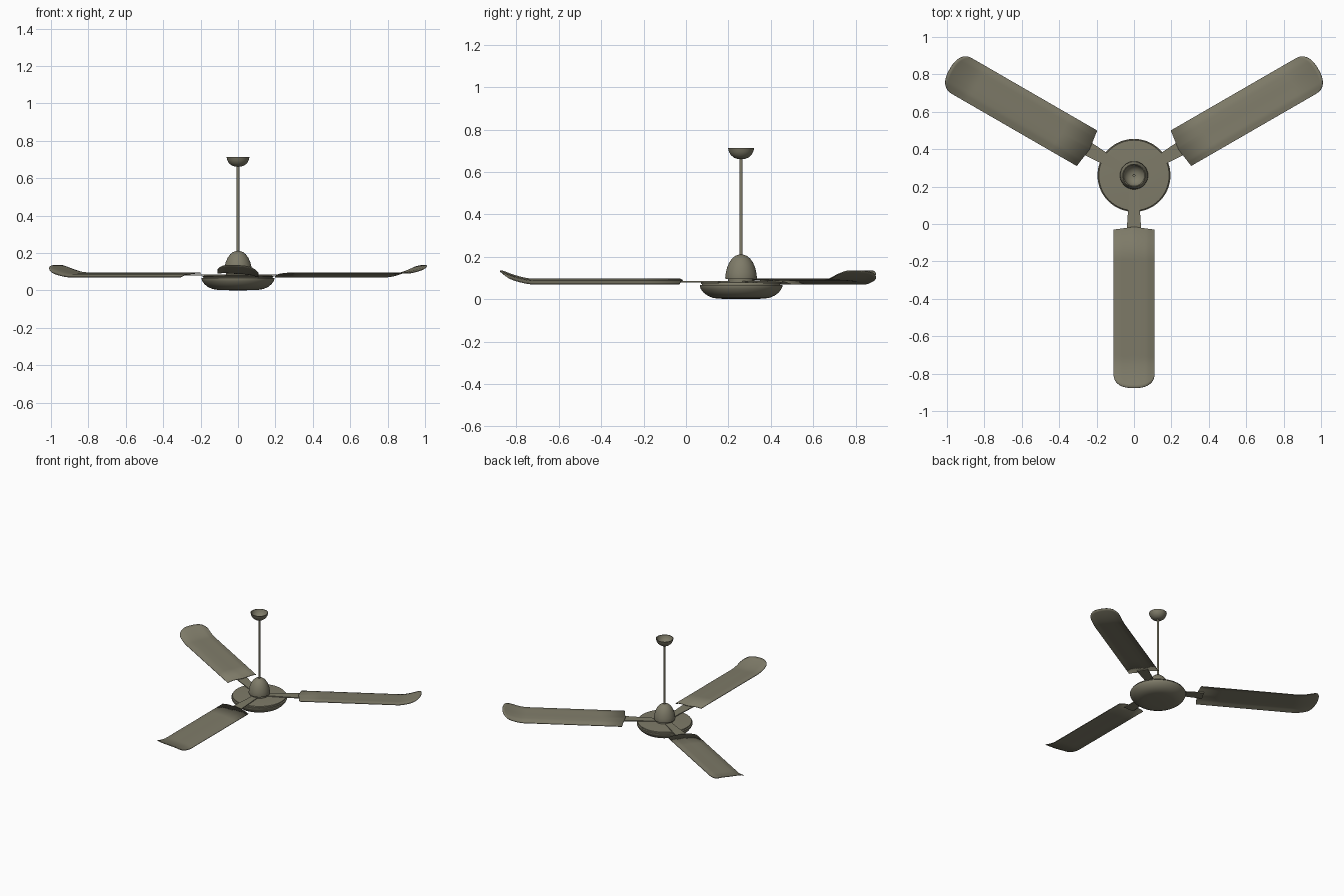
import bpy, bmesh, math
from mathutils import Matrix

if "Cube" in bpy.data.objects:
    bpy.data.objects.remove(bpy.data.objects["Cube"])

HUB_Y = 0.26

mat = bpy.data.materials.new("olive_grey")
mat.diffuse_color = (0.21, 0.198, 0.14, 1)
mat.use_nodes = True
mat.node_tree.nodes["Principled BSDF"].inputs["Base Color"].default_value = mat.diffuse_color


def finish(bm, name, angle=35):
    bmesh.ops.remove_doubles(bm, verts=bm.verts, dist=1e-5)
    bmesh.ops.recalc_face_normals(bm, faces=bm.faces)
    me = bpy.data.meshes.new(name)
    bm.to_mesh(me)
    bm.free()
    me.materials.append(mat)
    ob = bpy.data.objects.new(name, me)
    bpy.context.collection.objects.link(ob)
    bpy.ops.object.select_all(action='DESELECT')
    ob.select_set(True)
    bpy.context.view_layer.objects.active = ob
    bpy.ops.object.shade_smooth_by_angle(angle=math.radians(angle))
    return ob


def lathe(name, profile, steps=64):
    """Spin a (radius, z) profile around the hub axis."""
    bm = bmesh.new()
    vs = [bm.verts.new((r, HUB_Y, z)) for r, z in profile]
    es = [bm.edges.new(p) for p in zip(vs, vs[1:])]
    bmesh.ops.spin(bm, geom=vs + es, cent=(0, HUB_Y, 0), axis=(0, 0, 1),
                   angle=2 * math.pi, steps=steps)
    return finish(bm, name)


# Motor housing: shallow bowl, groove and top plate
lathe("motor_housing", [
    (0, 0), (0.06, 0.001), (0.11, 0.003), (0.135, 0.007), (0.16, 0.018),
    (0.178, 0.032), (0.19, 0.048), (0.195, 0.06), (0.195, 0.067),
    (0.184, 0.068), (0.184, 0.072), (0.19, 0.073), (0.188, 0.078),
    (0.17, 0.079), (0.07, 0.081), (0, 0.081)])

# Neck and dome above the motor
lathe("motor_neck", [(0, 0.078), (0.063, 0.078), (0.063, 0.1), (0, 0.1)])
lathe("motor_dome", [
    (0, 0.095), (0.074, 0.095), (0.075, 0.101), (0.072, 0.125),
    (0.066, 0.15), (0.056, 0.173), (0.043, 0.192), (0.027, 0.205),
    (0.012, 0.21), (0, 0.211)])

# Down rod
lathe("down_rod", [(0, 0.2), (0.0075, 0.2), (0.0075, 0.68), (0, 0.68)], 20)

# Ceiling canopy: open cup
lathe("ceiling_canopy", [
    (0, 0.661), (0.018, 0.662), (0.034, 0.668), (0.048, 0.68),
    (0.057, 0.695), (0.062, 0.714), (0.057, 0.714), (0.052, 0.697),
    (0.044, 0.685), (0.031, 0.674), (0.016, 0.669), (0, 0.668)])


def camber(u):
    """Blade height across its width, u from -1 (high edge) to 1 (low edge)."""
    pts = [(-1, 0.091), (-0.7, 0.095), (-0.2, 0.091), (0.3, 0.088),
           (0.65, 0.084), (1, 0.0715)]
    for (a, za), (b, zb) in zip(pts, pts[1:]):
        if u <= b:
            return za + (zb - za) * (u - a) / (b - a)
    return pts[-1][1]


def place(bm, angle):
    bmesh.ops.transform(bm, verts=bm.verts,
                        matrix=Matrix.Translation((0, HUB_Y, 0)) @
                        Matrix.Rotation(angle, 4, 'Z'))


def blade(name, angle):
    """Cambered strip along +x with a rounded, upturned tip."""
    bm = bmesh.new()
    n = 24
    rows = [0, 0.2, 0.4, 0.6, 0.75] + [0.75 + 0.25 * i / 12 for i in range(1, 13)]
    grid = []
    for i in range(n + 1):
        u = -math.cos(math.pi * i / n)
        root = 0.29 - 0.015 * (1 - abs(u))
        tip = 1.062 + 0.075 * max(0, 1 - abs(u) ** 2.4) ** (1 / 2.4)
        col = []
        for t in rows:
            r = root + (tip - root) * t
            curl = max(0, (r - 0.98) / 0.155) ** 1.6
            col.append(bm.verts.new((r, 0.109 * u, camber(u) + 0.043 * curl)))
        grid.append(col)
    for a, b in zip(grid, grid[1:]):
        for j in range(len(rows) - 1):
            bm.faces.new((a[j], b[j], b[j + 1], a[j + 1]))
    place(bm, angle)
    ob = finish(bm, name)
    mod = ob.modifiers.new("thickness", 'SOLIDIFY')
    mod.thickness = 0.004
    mod.offset = 0


def arm(name, angle):
    """Flat tapered bracket from the hub to the blade."""
    bm = bmesh.new()
    outline = [(0.04, 0.024), (0.1, 0.026), (0.25, 0.036), (0.32, 0.04)]
    outline += [(x, -y) for x, y in reversed(outline)]
    f = bm.faces.new([bm.verts.new((x, y, 0.080)) for x, y in outline])
    ext = bmesh.ops.extrude_face_region(bm, geom=[f])
    for v in ext["geom"]:
        if isinstance(v, bmesh.types.BMVert):
            v.co.z += 0.006
    place(bm, angle)
    finish(bm, name)


# Three blades and their arms
for k, deg in enumerate((-90, 30, 150), 1):
    blade(f"blade_{k}", math.radians(deg))
    arm(f"blade_arm_{k}", math.radians(deg))
